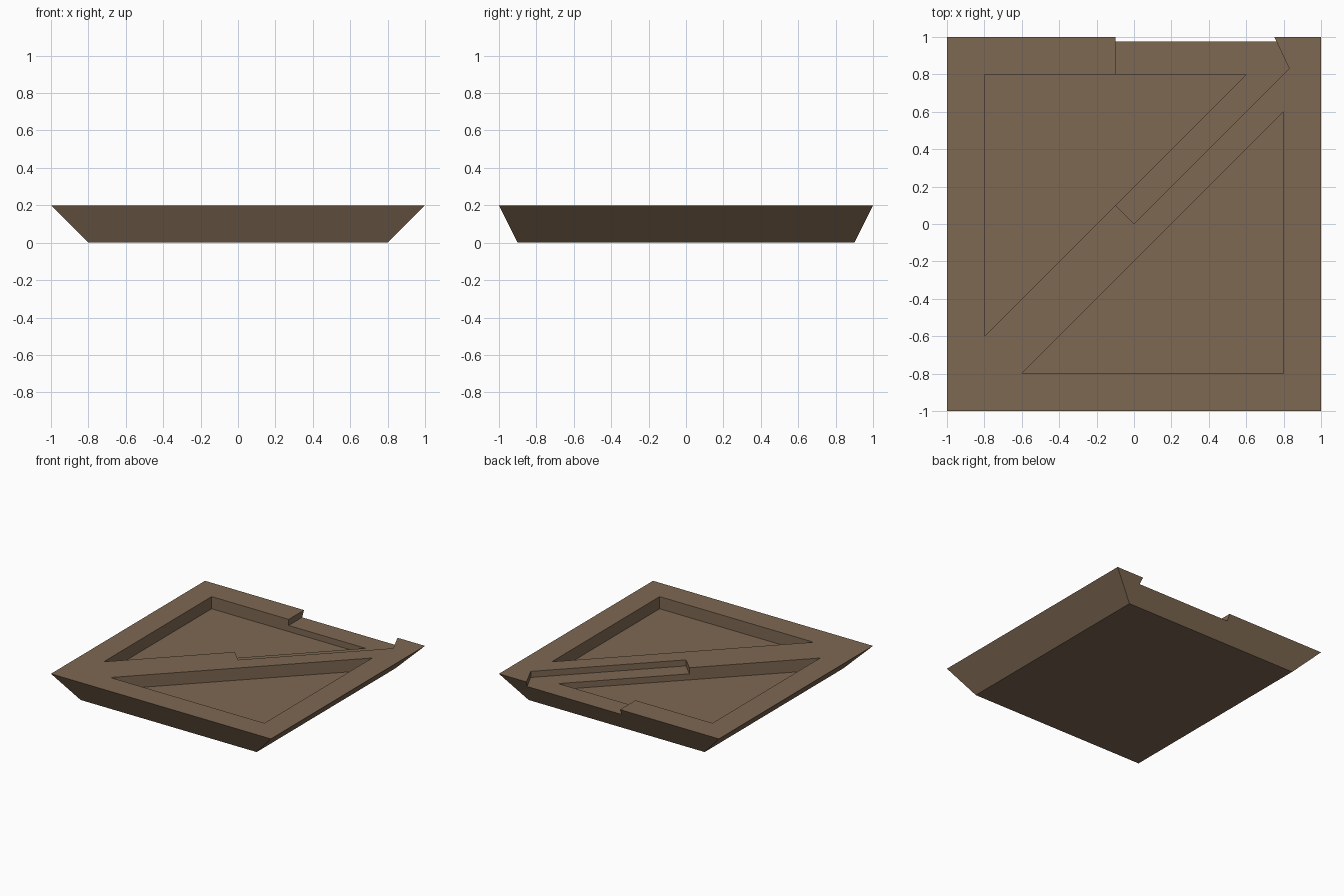
import bpy
import bmesh

cube = bpy.data.objects.get("Cube")
if cube:
    bpy.data.objects.remove(cube, do_unlink=True)

TOP = 0.2

# Single earthy material
brown = bpy.data.materials.new("earth_brown")
brown.use_nodes = True
color = (0.21, 0.14, 0.085, 1)
brown.diffuse_color = color
bsdf = next(n for n in brown.node_tree.nodes if n.type == 'BSDF_PRINCIPLED')
bsdf.inputs["Base Color"].default_value = color


def prism(name, lower, upper, z0, z1):
    """Closed solid between two outlines with matching corners."""
    bm = bmesh.new()
    low = [bm.verts.new((x, y, z0)) for x, y in lower]
    high = [bm.verts.new((x, y, z1)) for x, y in upper]
    bm.faces.new(low)
    bm.faces.new(high)
    for i in range(len(low)):
        j = (i + 1) % len(low)
        bm.faces.new((low[i], low[j], high[j], high[i]))
    bmesh.ops.recalc_face_normals(bm, faces=bm.faces)
    mesh = bpy.data.meshes.new(name)
    bm.to_mesh(mesh)
    bm.free()
    mesh.materials.append(brown)
    obj = bpy.data.objects.new(name, mesh)
    bpy.context.collection.objects.link(obj)
    return obj


def rectangle(x, y):
    return [(-x, -y), (x, -y), (x, y), (-x, y)]


def carve(body, name, outline, depth):
    """Sink an outline into the top of the body."""
    cutter = prism(name, outline, outline, TOP - depth, TOP + 0.2)
    cutter.hide_render = True
    mod = body.modifiers.new(name, 'BOOLEAN')
    mod.operation = 'DIFFERENCE'
    mod.solver = 'EXACT'
    mod.object = cutter
    bpy.context.view_layer.objects.active = body
    bpy.ops.object.modifier_apply(modifier=mod.name)
    bpy.data.objects.remove(cutter, do_unlink=True)


# Tapered slab
slab = prism("slab", rectangle(0.8, 0.9), rectangle(1, 1), 0, TOP)

# Two triangular recesses either side of the diagonal rib
triangle = [(-0.8, 0.8), (-0.8, -0.6), (0.6, 0.8)]
carve(slab, "back_recess", triangle, 0.1)
carve(slab, "front_recess", [(-x, -y) for x, y in triangle], 0.1)

# Shallow broken step through the back rim and half of the rib
step = [(-0.1, 1.1), (-0.1, 0.1), (0, 0), (0.83, 0.83), (0.75, 1), (0.7, 1.1)]
carve(slab, "broken_step", step, 0.05)
